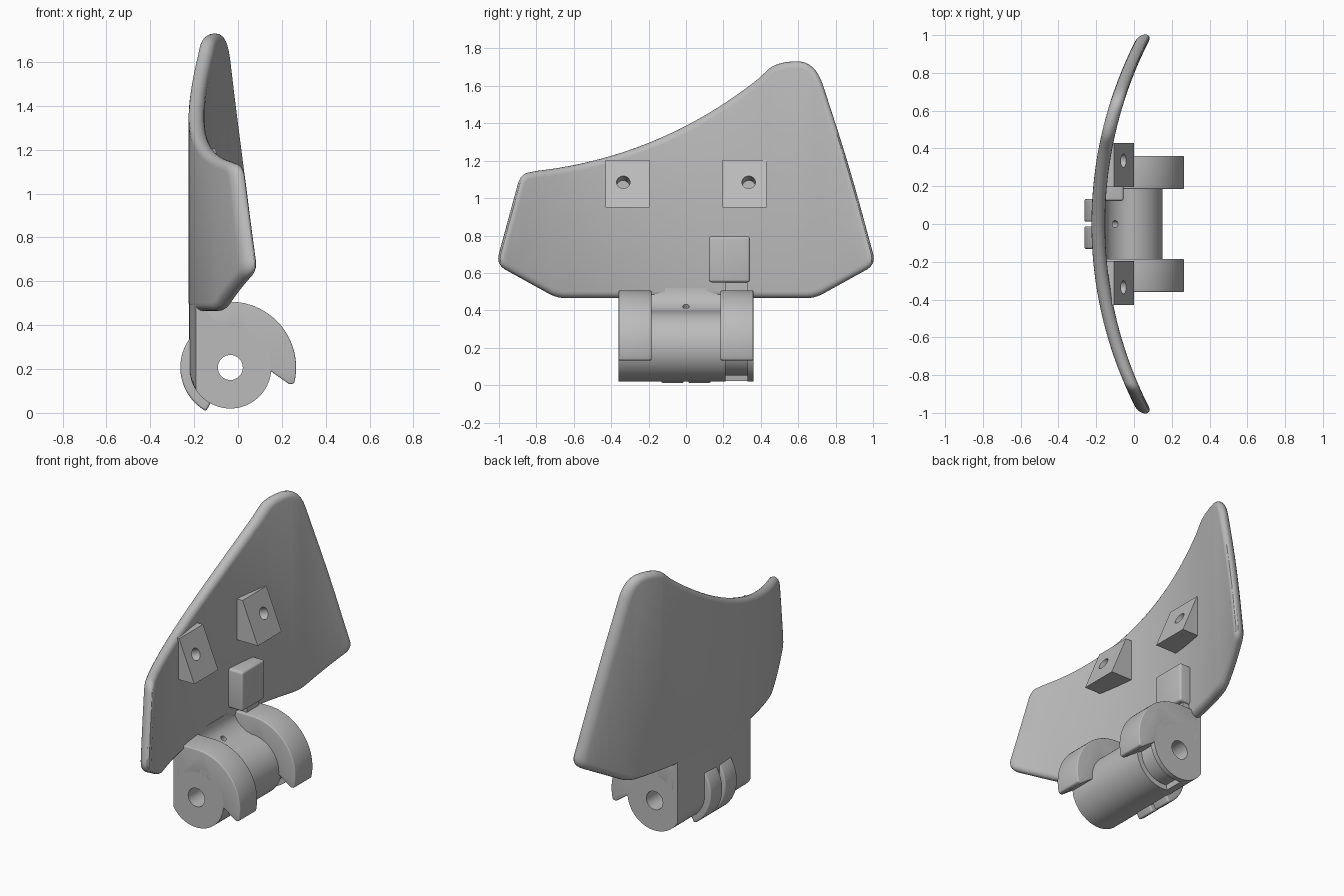
import bpy, bmesh, math
from mathutils import Vector, Matrix

cube = bpy.data.objects.get("Cube")
if cube:
    bpy.data.objects.remove(cube, do_unlink=True)

grey = bpy.data.materials.new("light_grey")
grey.use_nodes = True
COLOR = (0.5, 0.5, 0.5, 1)
grey.diffuse_color = COLOR
grey.node_tree.nodes["Principled BSDF"].inputs["Base Color"].default_value = COLOR

R_BEND = 2.14
PIN = Vector((-0.035, 0.207))          # pivot axis in x, z
BARREL = 0.187


def bend(y):
    return R_BEND - math.sqrt(R_BEND ** 2 - y * y)


def finish(name, bm):
    bmesh.ops.recalc_face_normals(bm, faces=bm.faces)
    mesh = bpy.data.meshes.new(name)
    bm.to_mesh(mesh)
    bm.free()
    mesh.materials.append(grey)
    ob = bpy.data.objects.new(name, mesh)
    bpy.context.collection.objects.link(ob)
    return ob


def slice_y(bm, limit, step):
    n = int(limit / step)
    for i in range(-n, n + 1):
        bmesh.ops.bisect_plane(bm, geom=bm.verts[:] + bm.edges[:] + bm.faces[:],
                               plane_co=(0, i * step, 0), plane_no=(0, 1, 0))


def prism_bm(profile, y0, y1):
    """Extrude an x, z profile along y."""
    bm = bmesh.new()
    a = [bm.verts.new((x, y0, z)) for x, z in profile]
    b = [bm.verts.new((x, y1, z)) for x, z in profile]
    bm.faces.new(a)
    bm.faces.new(b)
    for i in range(len(a)):
        j = (i + 1) % len(a)
        bm.faces.new((a[i], a[j], b[j], b[i]))
    return bm


def prism(name, profile, y0, y1):
    return finish(name, prism_bm(profile, y0, y1))


def arc(radius, start, end, n=24):
    angles = [math.radians(start + (end - start) * i / n) for i in range(n + 1)]
    return [(PIN.x + radius * math.cos(t), PIN.y + radius * math.sin(t)) for t in angles]


def rod(name, centre, direction, radius, length):
    bm = bmesh.new()
    rot = Vector(direction).to_track_quat('Z', 'Y').to_matrix().to_4x4()
    bmesh.ops.create_cone(bm, cap_ends=True, segments=32, radius1=radius, radius2=radius,
                          depth=length, matrix=Matrix.Translation(centre) @ rot)
    return finish(name, bm)


def bake(ob, bevel=0, cutters=()):
    """Apply a bevel and cuts, then shade smooth with sharp edges kept."""
    if bevel:
        m = ob.modifiers.new("round", 'BEVEL')
        m.width, m.segments, m.limit_method = bevel, 4, 'ANGLE'
        m.angle_limit = math.radians(35)
    for c in cutters:
        c.hide_render = True
        m = ob.modifiers.new("cut", 'BOOLEAN')
        m.operation, m.solver, m.object = 'DIFFERENCE', 'EXACT', c
    bpy.context.view_layer.update()
    mesh = bpy.data.meshes.new_from_object(ob.evaluated_get(bpy.context.evaluated_depsgraph_get()))
    ob.modifiers.clear()
    ob.data = mesh
    for c in cutters:
        bpy.data.objects.remove(c, do_unlink=True)
    bpy.ops.object.select_all(action='DESELECT')
    ob.select_set(True)
    bpy.context.view_layer.objects.active = ob
    bpy.ops.object.shade_smooth_by_angle(angle=math.radians(32))


def bezier(a, c, b, n):
    return [a * (1 - t) ** 2 + c * 2 * t * (1 - t) + b * t * t
            for t in (i / n for i in range(n + 1))]


# Curved plate: outline in y, z with (corner, rounding) pairs
corners = [(-0.69, 0.465, 0.05), (0.69, 0.465, 0.05), (1.016, 0.645, 0.06),
           (0.875, 1.165, 0.25), (0.69, 1.735, 0.14), (0.48, 1.727, 0.1)]
corners += [(p.x, p.y, 0) for p in
            bezier(Vector((0.39, 1.64)), Vector((-0.14, 1.22)), Vector((-0.8, 1.145)), 24)]
corners += [(-0.885, 1.128, 0.06), (-1.016, 0.645, 0.06)]
outline = []
for i, (y, z, d) in enumerate(corners):
    p = Vector((y, z))
    if not d:
        outline.append(p)
        continue
    before = Vector(corners[i - 1][:2]) - p
    after = Vector(corners[(i + 1) % len(corners)][:2]) - p
    outline += bezier(p + before.normalized() * min(d, before.length * 0.48), p,
                      p + after.normalized() * min(d, after.length * 0.48), 8)

half = 0.036
bm = bmesh.new()
rings = []
count = len(outline)
for k in range(9):
    t = math.radians(-90 + 180 * k / 8)
    ring = []
    for i, p in enumerate(outline):
        e = ((p - outline[i - 1]).normalized() + (outline[(i + 1) % count] - p).normalized()).normalized()
        q = p + Vector((-e.y, e.x)) * half * (1 - math.cos(t))
        ring.append(bm.verts.new((half * math.sin(t), q.x, q.y)))
    rings.append(ring)
for a, b in zip(rings, rings[1:]):
    for i in range(count):
        j = (i + 1) % count
        bm.faces.new((a[i], a[j], b[j], b[i]))
bm.faces.new(rings[0])
bm.faces.new(rings[-1])
slice_y(bm, 0.98, 0.04)
for v in bm.verts:
    v.co.x += -0.189 + bend(v.co.y)
bake(finish("curved_plate", bm))

# Hinge barrel, its back following the plate
profile = arc(BARREL, 180, 450, 60)
profile += [(-0.07, 0.403), (-0.1, 0.42), (-0.13, 0.445), (-0.15, 0.48), (-0.15, 0.52), (-0.223, 0.52)]
bm = prism_bm(profile, -0.36, 0.36)
slice_y(bm, 0.35, 0.04)
for v in bm.verts:
    v.co.x = max(v.co.x, -0.223 + bend(v.co.y))
barrel = finish("hinge_barrel", bm)
bore = rod("bore_cutter", (PIN.x, 0, PIN.y), (0, 1, 0), 0.057, 1)
groove = prism("groove_cutter", arc(0.25, -100, 8) + arc(0.155, 8, -100), 0.21, 0.33)
pinhole = rod("pinhole_cutter", (-0.1, 0, 0.42), (0.5, 0, 0.85), 0.018, 0.12)
bake(barrel, cutters=(bore, groove, pinhole))

# Parts on both sides
for side, sign in (("left", 1), ("right", -1)):
    # Hooked cheek
    shape = arc(0.3, 90, -14) + [(0.235, 0.13), (0.15, 0.19)] + arc(0.15, 0, 145)
    shape += [(-0.17, 0.3), (-0.17, 0.507)]
    y0, y1 = sorted((0.185 * sign, 0.36 * sign))
    bake(prism("hook_cheek_" + ("back" if sign > 0 else "front"), shape, y0, y1), bevel=0.014)

    # Wedge mount with a blind screw hole
    y0, y1 = sorted((0.195 * sign, 0.43 * sign))
    wedge = prism("wedge_mount_" + ("back" if sign > 0 else "front"),
                  [(-0.17, 0.95), (0, 0.95), (-0.105, 1.205), (-0.17, 1.205)], y0, y1)
    hole = rod("screw_cutter", (-0.055, 0.335 * sign, 1.085), (0.255, 0, 0.105), 0.036, 0.16)
    bake(wedge, cutters=(hole,))

    # Rounded cam on the rear of the barrel
    y0, y1 = sorted((0.012 * sign, 0.132 * sign))
    cam = arc(0.228, 142, 241) + arc(0.14, 241, 142)
    bake(prism("rear_cam_" + ("back" if sign > 0 else "front"), cam, y0, y1), bevel=0.03)

# Latch block and its short neck
block = [(-0.19, 0.55), (-0.055, 0.55), (-0.055, 0.795), (-0.19, 0.795)]
bake(prism("latch_block", block, 0.122, 0.342), bevel=0.014)
neck = [(-0.19, 0.46), (-0.085, 0.46), (-0.085, 0.57), (-0.19, 0.57)]
bake(prism("latch_neck", neck, 0.21, 0.33))
